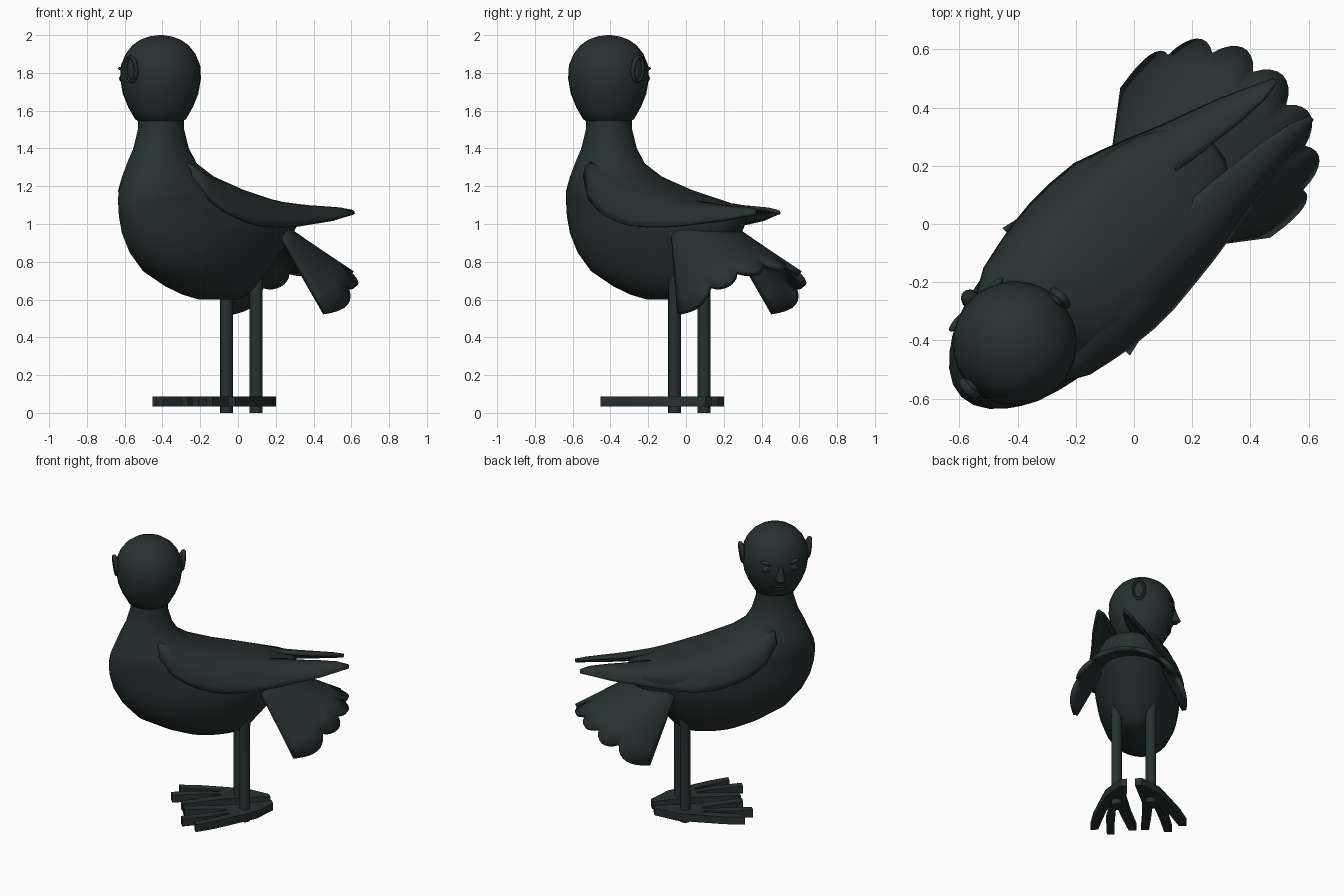
import bpy, bmesh, math
from mathutils import Matrix, Vector

if "Cube" in bpy.data.objects:
    bpy.data.objects.remove(bpy.data.objects["Cube"])

# The bird is built lengthwise (head at -X, face turned to +Y), then turned 45 degrees.
mat = bpy.data.materials.new("dark green bronze")
mat.diffuse_color = (0.019, 0.031, 0.030, 1)
mat.use_nodes = True
mat.node_tree.nodes["Principled BSDF"].inputs["Base Color"].default_value = mat.diffuse_color
TURN = Matrix.Rotation(math.radians(45), 4, 'Z')


def make(name, bm, smooth=40, thick=0):
    bmesh.ops.recalc_face_normals(bm, faces=bm.faces)
    me = bpy.data.meshes.new(name)
    bm.transform(TURN)
    bm.to_mesh(me)
    bm.free()
    me.materials.append(mat)
    ob = bpy.data.objects.new(name, me)
    bpy.context.collection.objects.link(ob)
    if thick:
        m = ob.modifiers.new("thickness", 'SOLIDIFY')
        m.thickness, m.offset = thick, 0
    bpy.ops.object.select_all(action='DESELECT')
    ob.select_set(True)
    bpy.context.view_layer.objects.active = ob
    bpy.ops.object.shade_smooth_by_angle(angle=math.radians(smooth))
    return ob


def grid(rows, closed=False):
    """Skin a list of point rows; closed rows become capped rings."""
    bm = bmesh.new()
    vs = [[bm.verts.new(p) for p in r] for r in rows]
    n = len(vs[0])
    for a, b in zip(vs, vs[1:]):
        for i in range(n if closed else n - 1):
            j = (i + 1) % n
            bm.faces.new((a[i], a[j], b[j], b[i]))
    if closed:
        bm.faces.new(vs[0][::-1])
        bm.faces.new(vs[-1])
    return bm


def rings(sections, y0=0, n=32, blunt=1.0):
    """Horizontal ellipses: (z, x front, x back, half width); blunt < 1 squares the back half."""
    out = []
    for z, x0, x1, w in sections:
        c, h = (x0 + x1) / 2, (x1 - x0) / 2
        row = []
        for i in range(n):
            a = 2 * math.pi * i / n
            co, si = math.cos(a), math.sin(a)
            p = blunt if co > 0 else 1
            row.append((c + h * math.copysign(abs(co) ** p, co),
                        y0 + w * math.copysign(abs(si) ** p, si), z))
        out.append(row)
    return grid(out, True)


def ellipsoid(name, loc, size, tilt=0):
    bm = bmesh.new()
    bmesh.ops.create_uvsphere(bm, u_segments=20, v_segments=12, radius=1)
    bm.transform(Matrix.Translation(loc) @ Matrix.Rotation(tilt, 4, 'Y')
                 @ Matrix.Diagonal((*size, 1)))
    return make(name, bm, 60)


# Body with neck
make("body", rings([
    (0.60, -0.28, -0.02, 0.06), (0.625, -0.38, 0.03, 0.12), (0.67, -0.50, 0.09, 0.17),
    (0.75, -0.66, 0.16, 0.215), (0.85, -0.755, 0.25, 0.25), (0.95, -0.81, 0.34, 0.268),
    (1.04, -0.835, 0.39, 0.27), (1.085, -0.84, 0.37, 0.265), (1.13, -0.84, 0.18, 0.255),
    (1.18, -0.83, -0.04, 0.24), (1.25, -0.80, -0.26, 0.205), (1.32, -0.77, -0.38, 0.168),
    (1.40, -0.73, -0.43, 0.138), (1.50, -0.70, -0.46, 0.12), (1.60, -0.70, -0.46, 0.12)],
    blunt=0.88), 60)

# Head
HX = -0.58
head = [(1.54, 0.11), (1.555, 0.135), (1.62, 0.172), (1.69, 0.2), (1.77, 0.214), (1.84, 0.21),
        (1.90, 0.185), (1.945, 0.15), (1.975, 0.108), (1.993, 0.06), (2.0, 0.012)]
make("head", rings([(z, HX - r, HX + r, r) for z, r in head]), 60)

# Face on the +Y side
for s, side in ((-1, "left"), (1, "right")):
    ellipsoid(side + "_eye", (HX + s * 0.08, 0.188, 1.775), (0.04, 0.016, 0.024), s * 0.2)
    ellipsoid(side + "_brow", (HX + s * 0.075, 0.188, 1.815), (0.055, 0.017, 0.012), -s * 0.2)
    ellipsoid(side + "_ear", (HX + s * 0.21, 0.0, 1.82), (0.02, 0.036, 0.06))
    # Ear rim
    rim = []
    for i in range(24):
        a = 2 * math.pi * i / 24
        rim.append([(HX + s * (0.218 + 0.014 * math.sin(b) + 0.008 * math.sin(a)),
                     math.cos(a) * (0.036 + 0.01 * math.cos(b)),
                     1.82 + math.sin(a) * (0.065 + 0.01 * math.cos(b)))
                    for b in [k * math.pi / 4 for k in range(8)]])
    make(side + "_ear_rim", grid(rim + rim[:1], True), 60)
make("nose", rings([(1.685, HX - 0.026, HX + 0.026, 0.03), (1.70, HX - 0.034, HX + 0.034, 0.045),
                    (1.73, HX - 0.024, HX + 0.024, 0.03), (1.79, HX - 0.012, HX + 0.012, 0.01)],
                   0.205, 16), 60)
ellipsoid("upper_lip", (HX, 0.172, 1.638), (0.055, 0.015, 0.009))
ellipsoid("lower_lip", (HX, 0.163, 1.618), (0.045, 0.015, 0.01))

# Folded wings hugging the body: (X, low half width, low z, top half width, top z)
wing = [(-0.55, 0.205, 1.25, 0.165, 1.32), (-0.47, 0.25, 1.13, 0.13, 1.30),
        (-0.38, 0.27, 1.07, 0.11, 1.265), (-0.30, 0.285, 1.035, 0.10, 1.24),
        (-0.20, 0.295, 1.005, 0.09, 1.21), (-0.11, 0.295, 0.99, 0.08, 1.18),
        (0.00, 0.285, 0.985, 0.07, 1.155), (0.10, 0.262, 0.985, 0.06, 1.13),
        (0.20, 0.235, 0.99, 0.055, 1.11), (0.30, 0.205, 1.0, 0.05, 1.10),
        (0.40, 0.18, 1.01, 0.05, 1.09), (0.50, 0.155, 1.02, 0.05, 1.085),
        (0.62, 0.115, 1.04, 0.06, 1.078), (0.69, 0.09, 1.05, 0.08, 1.065)]
for s, side in ((-1, "near"), (1, "far")):
    rows = []
    for x, yl, zl, yt, zt in wing:
        shift = -0.085 * max(0, x) / 0.7
        row = []
        for k in range(9):
            t = k / 8
            bulge = 0.2 * math.sin(math.pi * t)
            y = yl + (yt - yl) * t + bulge * (zt - zl)
            z = zl + (zt - zl) * t + bulge * (yl - yt)
            row.append((x, s * y + shift, z))
        rows.append(row)
    make(side + "_wing", grid(rows), 40, 0.02)

# Arched tail fan with seven scalloped feathers
rows = []
N = 56
for i in range(N + 1):
    t = 2 * i / N - 1
    c, sn = max(0, math.cos(t * math.pi / 2)) ** 0.75, math.sin(t * math.pi / 2)
    root = Vector((0.09 + 0.05 * c, 0.19 * sn, 0.98 + 0.06 * c))
    end = Vector((0.30 + 0.36 * c, 0.35 * sn, 0.525 + 0.265 * c))
    reach = 1 + 0.11 * abs(math.sin(3.5 * math.pi * (t + 1))) ** 0.8
    rows.append([root + (end - root) * reach * k / 5 for k in range(6)])
make("tail_fan", grid(rows), 30, 0.03)

# Legs and clawed feet
outline = [(0.215, 0.025), (0.215, 0.07), (0.09, 0.175), (-0.06, 0.23), (-0.2, 0.28),
           (-0.33, 0.31), (-0.33, 0.26), (-0.2, 0.22), (-0.08, 0.18), (-0.10, 0.165),
           (-0.24, 0.2), (-0.40, 0.21), (-0.40, 0.16), (-0.24, 0.145), (-0.09, 0.125),
           (-0.09, 0.11), (-0.22, 0.09), (-0.36, 0.065), (-0.36, 0.015), (-0.2, 0.035),
           (0.0, 0.05)]
for s, side in ((-1, "near"), (1, "far")):
    leg = [(0, 0.025, 0.034), (0.35, 0.025, 0.034), (0.66, 0.025, 0.034), (0.74, 0.032, 0.037),
           (0.81, 0.055, 0.042), (0.87, 0.10, 0.045), (0.93, 0.16, 0.045)]
    make(side + "_leg", rings([(z, x - r, x + r, r) for z, x, r in leg], s * 0.11, 16), 50)
    bm = bmesh.new()
    f = bm.faces.new([bm.verts.new((x, s * y, 0.035)) for x, y in outline])
    ext = bmesh.ops.extrude_face_region(bm, geom=[f])
    bmesh.ops.translate(bm, vec=(0, 0, 0.052),
                        verts=[v for v in ext["geom"] if isinstance(v, bmesh.types.BMVert)])
    make(side + "_foot", bm, 20)
